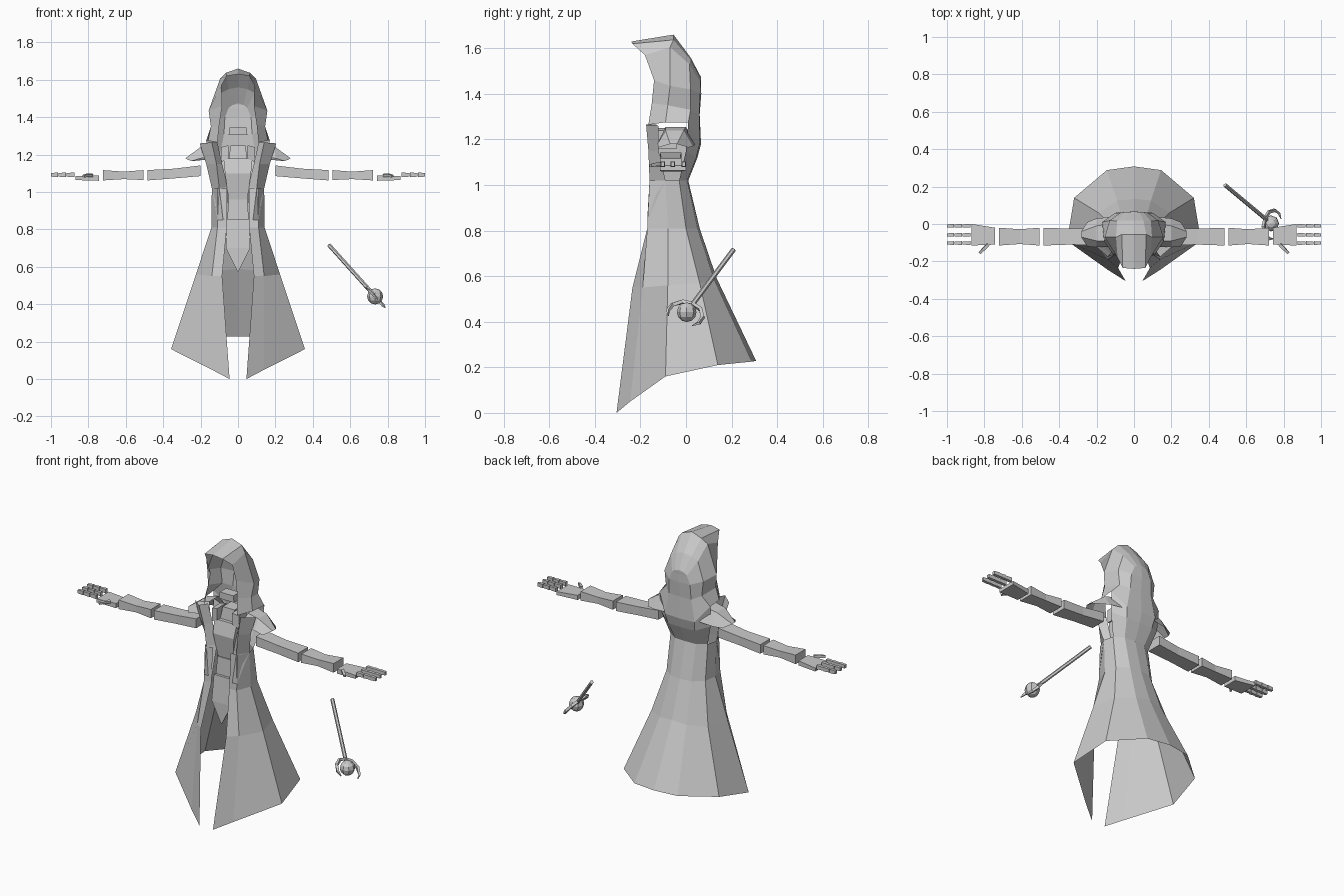
import bpy, bmesh
from mathutils import Vector

default = bpy.data.objects.get("Cube")
if default:
    bpy.data.objects.remove(default, do_unlink=True)

grey = bpy.data.materials.new("plain grey")
grey.use_nodes = True
tone = (0.6, 0.6, 0.6, 1)
grey.diffuse_color = tone
grey.node_tree.nodes["Principled BSDF"].inputs["Base Color"].default_value = tone


def finish(name, bm, mirror=False):
    bmesh.ops.remove_doubles(bm, verts=bm.verts, dist=0.0005)
    bmesh.ops.recalc_face_normals(bm, faces=bm.faces)
    mesh = bpy.data.meshes.new(name)
    bm.to_mesh(mesh)
    bm.free()
    mesh.materials.append(grey)
    obj = bpy.data.objects.new(name, mesh)
    bpy.context.collection.objects.link(obj)
    if mirror:
        mod = obj.modifiers.new("mirror", 'MIRROR')
        mod.use_clip = True
        mod.merge_threshold = 0.002
    return obj


def loft(bm, rows, closed=False, caps=False):
    """Join rows of points by quads."""
    rings = [[bm.verts.new(p) for p in row] for row in rows]
    n = len(rings[0])
    for a, b in zip(rings, rings[1:]):
        for i in range(n if closed else n - 1):
            j = (i + 1) % n
            bm.faces.new((a[i], a[j], b[j], b[i]))
    if caps:
        bm.faces.new(rings[0])
        bm.faces.new(rings[-1])


def sheet(name, rows):
    bm = bmesh.new()
    loft(bm, rows)
    return finish(name, bm, True)


def bar_x(bm, sections):
    """Box along x from sections (x, y0, y1, z0, z1)."""
    loft(bm, [[(x, a, c), (x, b, c), (x, b, d), (x, a, d)]
              for x, a, b, c, d in sections], True, True)


def column(name, sections):
    """Box along z from sections (z, half width, y0, y1)."""
    bm = bmesh.new()
    loft(bm, [[(-w, a, z), (w, a, z), (w, b, z), (-w, b, z)]
              for z, w, a, b in sections], True, True)
    return finish(name, bm)


def rod(bm, points, radii, sides=6):
    """Tube along a path."""
    pts = [Vector(p) for p in points]
    rows = []
    for i, p in enumerate(pts):
        t = (pts[min(i + 1, len(pts) - 1)] - pts[max(i - 1, 0)]).normalized()
        u = t.cross(Vector((0.3, 0.5, 0.8))).normalized()
        v = t.cross(u)
        rows.append([p + (u * c + v * s) * radii[i] for c, s in circle(sides)])
    loft(bm, rows, True, True)


def circle(n):
    from math import cos, sin, tau
    return [(cos(tau * i / n), sin(tau * i / n)) for i in range(n)]


# Robe skirt: front edge round to the back centre, waist to hem
sheet("robe_skirt", [
    [(.06, -.155, 1.02), (.11, -.16, 1.02), (.14, -.09, 1.02),
     (.125, -.03, 1.02), (.07, .005, 1.02), (0, .01, 1.02)],
    [(.06, -.17, .81), (.11, -.17, .81), (.142, -.08, .81),
     (.13, 0, .81), (.07, .05, .81), (0, .06, .81)],
    [(.085, -.235, .55), (.14, -.19, .55), (.225, -.08, .56),
     (.19, .06, .57), (.09, .125, .58), (0, .135, .59)],
    [(.045, -.305, 0), (.14, -.245, .05), (.358, -.09, .16),
     (.32, .14, .21), (.145, .288, .225), (0, .308, .228)],
])

# Hood: sections from the face opening to the back, crown to shoulder
sheet("hood", [
    [(0, -.24, 1.63), (.06, -.235, 1.62), (.088, -.18, 1.57),
     (.085, -.14, 1.46), (.1, -.15, 1.36), (.11, -.165, 1.265)],
    [(0, -.055, 1.66), (.065, -.055, 1.637), (.096, -.07, 1.605),
     (.157, -.07, 1.435), (.145, -.08, 1.35), (.16, -.09, 1.275)],
    [(0, .02, 1.56), (.05, .02, 1.55), (.09, .015, 1.53),
     (.13, .02, 1.42), (.12, .02, 1.33), (.17, .01, 1.275)],
    [(0, .065, 1.475), (.03, .065, 1.465), (.05, .063, 1.45),
     (.07, .062, 1.4), (.075, .058, 1.31), (.1, .06, 1.18)],
    [(0, .065, 1.475), (0, .066, 1.465), (0, .066, 1.45),
     (0, .067, 1.4), (0, .06, 1.31), (0, .066, 1.18)],
])

# Back panel from shoulders to waist
sheet("robe_back", [
    [(.17, .01, 1.275), (.1, .06, 1.18), (0, .066, 1.18)],
    [(.165, .0, 1.15), (.09, .045, 1.12), (0, .05, 1.12)],
    [(.125, -.03, 1.02), (.07, .005, 1.02), (0, .01, 1.02)],
])

# Lapels folding from the hood down to the waist
sheet("lapels", [
    [(.11, -.13, 1.265), (.14, -.175, 1.265), (.205, -.12, 1.26)],
    [(.085, -.12, 1.15), (.115, -.165, 1.15), (.17, -.12, 1.15)],
    [(.055, -.12, 1.03), (.1, -.16, 1.02), (.14, -.09, 1.02)],
    [(.06, -.165, .85), (.08, -.17, .85), (.11, -.168, .85)],
])

# Pointed shoulder guards
sheet("shoulder_guards", [
    [(.1, -.12, 1.19), (.13, -.09, 1.255), (.13, 0, 1.255), (.1, .04, 1.18)],
    [(.2, -.125, 1.18), (.2, -.09, 1.24), (.2, -.01, 1.24), (.2, .03, 1.17)],
    [(.25, -.12, 1.165), (.282, -.07, 1.18), (.282, -.04, 1.18), (.25, .01, 1.165)],
])

# Body under the robe
column("chest", [(1.18, .075, -.12, .01), (1.1, .07, -.14, .01), (.96, .05, -.12, -.01)])
column("belly", [(.96, .05, -.125, -.02), (.85, .058, -.13, -.02)])
column("neck", [(1.25, .04, -.09, -.01), (1.17, .05, -.1, 0)])
column("collar", [(1.345, .045, -.11, -.05), (1.305, .05, -.11, -.05)])
column("loincloth", [(.855, .06, -.145, -.13), (.7, .065, -.16, -.15), (.575, .002, -.16, -.155)])
bm = bmesh.new()
bar_x(bm, [(.05, -.13, -.04, 1.18, 1.25), (.09, -.12, -.04, 1.16, 1.24)])
finish("collar_sides", bm, True)

# Arms, hands and fingers
back, front = -.02, -.115
bm = bmesh.new()
bar_x(bm, [(.2, front, back, 1.085, 1.142), (.34, front + .005, back - .005, 1.073, 1.125),
           (.485, front, back, 1.062, 1.117)])
finish("upper_arms", bm, True)
bm = bmesh.new()
bar_x(bm, [(.505, front, back, 1.064, 1.117), (.61, front + .008, back - .008, 1.069, 1.109),
           (.722, front, back, 1.062, 1.117)])
finish("forearms", bm, True)
bm = bmesh.new()
bar_x(bm, [(.742, front + .005, back, 1.06, 1.088), (.868, front, 0, 1.064, 1.085)])
finish("palms", bm, True)
bm = bmesh.new()
for y in (-.01, -.058, -.102):
    for x0, x1 in ((.875, .918), (.92, .96), (.962, 1)):
        bar_x(bm, [(x0, y - .01, y + .01, 1.08, 1.104), (x1, y - .008, y + .008, 1.082, 1.102)])
finish("fingers", bm, True)
bm = bmesh.new()
rod(bm, [(.78, -.11, 1.09), (.803, -.133, 1.09), (.826, -.156, 1.085)], [.011, .011, .009], 4)
finish("thumbs", bm, True)

# Sceptre: shaft, faceted orb and two claws
orb = Vector((.733, .003, .442))
end = Vector((.487, .208, .716))
d = (orb - end).normalized()
p = (Vector((0, 1, 0)) - d * d.y).normalized()
bm = bmesh.new()
rod(bm, [end, orb - d * .04], [.011, .011])
finish("sceptre_shaft", bm)
bm = bmesh.new()
bmesh.ops.create_uvsphere(bm, u_segments=8, v_segments=6, radius=.043)
bmesh.ops.translate(bm, verts=bm.verts, vec=orb)
finish("sceptre_orb", bm)
bm = bmesh.new()
for side in (-1, 1):
    path = [(-.055, .0), (-.045, .045), (-.01, .075), (.03, .078), (.058, .06)]
    rod(bm, [orb + d * a + p * b * side for a, b in path], [.01, .011, .011, .009, .003], 4)
finish("sceptre_claws", bm)
